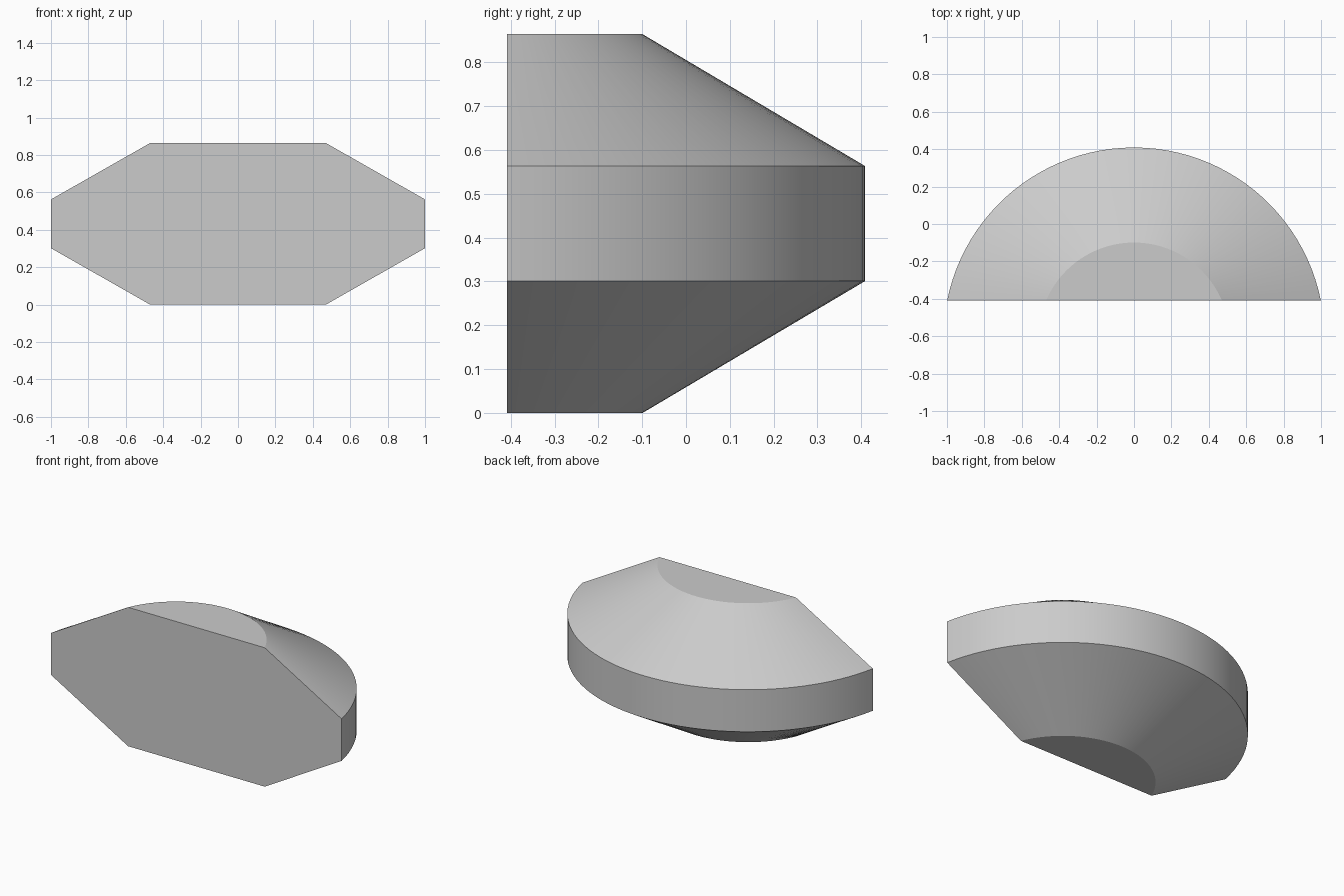
import bpy, bmesh, math

cube = bpy.data.objects.get("Cube")
if cube:
    bpy.data.objects.remove(cube)

CENTER_Y, FRONT_Y, STEPS = -0.61, -0.409, 48
# (radius, height) of each ring, bottom to top
PROFILE = [(0.511, 0), (1.019, 0.301), (1.019, 0.563), (0.511, 0.864)]

grey = bpy.data.materials.new("neutral_grey")
grey.use_nodes = True
colour = (0.6, 0.6, 0.6, 1)
grey.diffuse_color = colour
grey.node_tree.nodes["Principled BSDF"].inputs["Base Color"].default_value = colour


def arc(bm, radius, z):
    """Arc of vertices from the right to the left end of the flat front."""
    start = math.asin((FRONT_Y - CENTER_Y) / radius)
    angles = [start + (math.pi - 2 * start) * i / STEPS for i in range(STEPS + 1)]
    return [bm.verts.new((radius * math.cos(a), CENTER_Y + radius * math.sin(a), z))
            for a in angles]


# Bevelled half drum: curved walls between the arcs
bm = bmesh.new()
rings = [arc(bm, r, z) for r, z in PROFILE]
for low, high in zip(rings, rings[1:]):
    for i in range(STEPS):
        bm.faces.new((low[i], low[i + 1], high[i + 1], high[i]))

# Bottom, top and flat front
bm.faces.new(rings[0])
bm.faces.new(rings[-1])
bm.faces.new([r[0] for r in rings] + [r[-1] for r in reversed(rings)])
bmesh.ops.recalc_face_normals(bm, faces=bm.faces)

mesh = bpy.data.meshes.new("bevelled_half_drum")
bm.to_mesh(mesh)
bm.free()
mesh.materials.append(grey)
drum = bpy.data.objects.new("bevelled_half_drum", mesh)
bpy.context.collection.objects.link(drum)

bpy.context.view_layer.objects.active = drum
drum.select_set(True)
bpy.ops.object.shade_smooth_by_angle(angle=math.radians(25))
